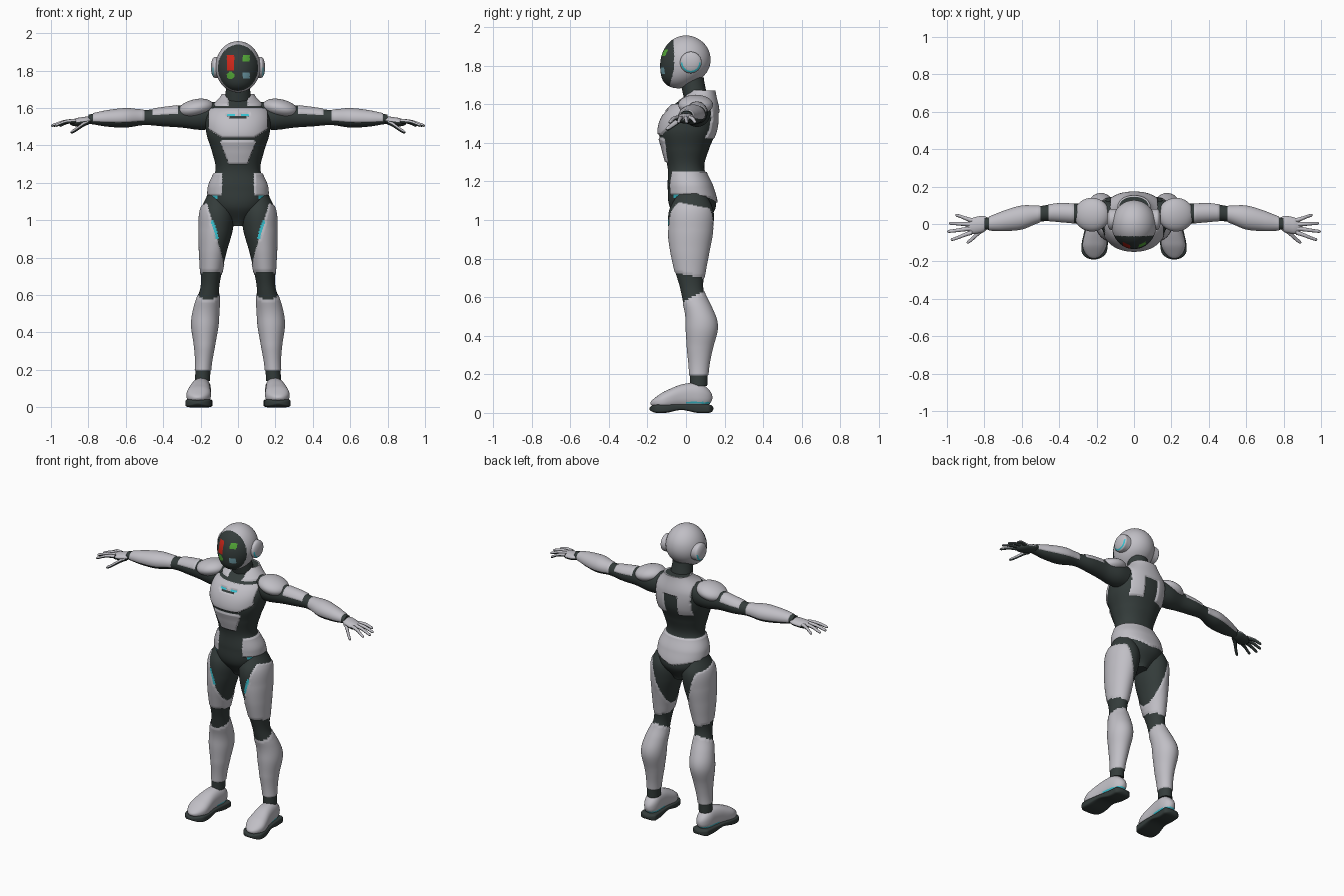
import bpy, bmesh
from math import sin, cos, pi, copysign, hypot, sqrt

cube = bpy.data.objects.get("Cube")
if cube:
    bpy.data.objects.remove(cube, do_unlink=True)

COLOURS = {
    "shell_grey": (.53, .52, .56), "charcoal": (.034, .045, .043),
    "cyan_trim": (.04, .55, .65), "red_light": (.6, .02, .01),
    "green_light": (.09, .4, .04), "blue_light": (.16, .34, .4),
}
MATERIALS = []
for material_name, rgb in COLOURS.items():
    material = bpy.data.materials.new(material_name)
    material.use_nodes = True
    material.diffuse_color = (*rgb, 1)
    shader = material.node_tree.nodes["Principled BSDF"]
    shader.inputs["Base Color"].default_value = (*rgb, 1)
    MATERIALS.append(material)
SHELL, DARK, CYAN, RED, GREEN, BLUE = range(len(MATERIALS))


def curve(values, u):
    """Smooth value at u along evenly spaced control values, or a constant."""
    if not isinstance(values, tuple):
        return values
    last = len(values) - 1
    i = min(int(u * last), last - 1)
    f = u * last - i
    p, q = values[i], values[i + 1]
    before = values[i - 1] if i else p
    after = values[min(i + 2, last)]
    start_slope, end_slope = (q - before) / 2, (after - p) / 2
    g = 1 - f
    return (p * g * g * (1 + 2 * f) + start_slope * f * g * g
            + q * f * f * (3 - 2 * f) - end_slope * f * f * g)


def dome(u, caps):
    """Shrink factor that rounds off the ends over the given fractions."""
    scale = 1
    for distance, cap in zip((u, 1 - u), caps):
        if distance < cap:
            scale *= sqrt(max(0, 1 - (1 - distance / cap) ** 2))
    return scale


def loft(name, axis, span, a, b, ra, rb, rule=SHELL, caps=(0, 0),
         segs=48, rings=40, square=2, mirror=True, lift=0):
    """Skin superellipse sections along an axis; colour faces by a rule."""
    bm = bmesh.new()
    loops = []
    for ring in range(rings + 1):
        u = (1 - cos(pi * ring / rings)) / 2
        t = span[0] + (span[1] - span[0]) * u
        size = max(dome(u, caps), .02)
        loop = []
        for k in range(segs):
            c, s = cos(2 * pi * k / segs), sin(2 * pi * k / segs)
            p = curve(a, u) + size * curve(ra, u) * copysign(abs(c) ** (2 / square), c)
            q = curve(b, u) + size * curve(rb, u) * copysign(abs(s) ** (2 / square), s)
            loop.append(bm.verts.new({"x": (t, p, q), "y": (p, t, q), "z": (p, q, t)}[axis]))
        loops.append(loop)
    for lower, upper in zip(loops, loops[1:]):
        for k in range(segs):
            j = (k + 1) % segs
            bm.faces.new((lower[k], lower[j], upper[j], upper[k]))
    bm.faces.new(loops[0])
    bm.faces.new(loops[-1])
    bmesh.ops.recalc_face_normals(bm, faces=bm.faces)
    bm.normal_update()
    for face in bm.faces:
        face.smooth = len(face.verts) == 4
        centre = face.calc_center_median()
        face.material_index = rule(centre, face.normal) if callable(rule) else rule
    # raise the shell panels slightly above the dark under-body
    if lift:
        shell = [v for v in bm.verts if all(f.material_index == SHELL for f in v.link_faces)]
        for vert, normal in [(v, v.normal.copy()) for v in shell]:
            vert.co += normal * lift
    mesh = bpy.data.meshes.new(name)
    bm.to_mesh(mesh)
    bm.free()
    for material in MATERIALS:
        mesh.materials.append(material)
    part = bpy.data.objects.new(name, mesh)
    bpy.context.collection.objects.link(part)
    if mirror:
        part.modifiers.new("mirror", "MIRROR")


# Torso: chest, belly, back and hip panels over a dark body
def torso_rule(c, n):
    x, y, z = abs(c.x), c.y, c.z
    if z > 1.61:
        return SHELL if x > .05 or y > .12 else DARK
    if n.y < -.25:
        if 1.548 < z < 1.558 and x < .045:
            return DARK
        if 1.56 < z < 1.568 and .02 < x < .06:
            return CYAN
        if 1.44 < z < 1.6 and x < min(.155, .085 + (z - 1.44) * 1.6):
            return SHELL
        if 1.3 < z < 1.43 and x < min(.05 + (z - 1.3) * .4, 1.515 - z):
            return SHELL
    if n.y > .2 and x < .125:
        if z > 1.55 or (z > 1.42 and x > .045):
            return SHELL
    # hip guard, wrapping round to the lower back
    low = 1.13 if y < .06 else 1.085 + x / 4
    if low < z < 1.255 and (x > .085 or y > .03):
        return SHELL
    if low - .014 < z <= low and y < .02 and x > .11:
        return CYAN
    return DARK


loft("torso", "z", (.97, 1.67), 0, (.04, .035, .02, 0, 0, .01, .035, .085),
     (.04, .14, .155, .12, .14, .17, .165, .08),
     (.06, .12, .115, .095, .12, .15, .13, .06),
     torso_rule, segs=160, rings=160, square=2.2, mirror=False, lift=.008)
loft("neck", "z", (1.58, 1.74), 0, (.06, .03), (.075, .062), .062, DARK, mirror=False)


# Head: helmet with a dark visor carrying small lights
def head_rule(c, n):
    x, z = c.x, c.z
    if c.y > -.03 or hypot(x / .107, (z - 1.815) / .123) > 1:
        return SHELL
    left, right = abs(x - .044) < .019, abs(x + .04) < .019
    if right and 1.8 < z < 1.885:
        return RED
    if left and 1.85 < z < 1.885 or hypot(x + .04, z - 1.773) < .02:
        return GREEN
    return BLUE if left and 1.756 < z < 1.79 else DARK


loft("head", "z", (1.683, 1.957), 0, (-.04, -.01, 0, 0), .12, .13, head_rule,
     caps=(.5, .5), segs=180, rings=130, mirror=False)


def ear_rule(c, n):
    radius = hypot(c.y - .025, c.z - 1.817)
    return CYAN if .043 < radius < .051 and c.z < 1.815 and n.x > .1 else SHELL


loft("ear_cover", "x", (.09, .145), .025, 1.817, .056, .056, ear_rule, caps=(0, .4), segs=64)


# Legs: thigh panel, dark knee, shin shell, dark ankle
def leg_rule(c, n):
    x, y, z = c
    if z > .75:
        edge = x - .07 - (z - .75) * .28
        if -.01 < edge < .006 and .9 < z < 1 and y < 0:
            return CYAN
        return SHELL if edge > 0 and z < 1.085 - y / 5 else DARK
    if .585 + y / 2 < z < .716 - y / 5 or z < .195:
        return DARK
    return SHELL


loft("leg", "z", (.14, 1.15),
     (.19, .18, .175, .15, .135, .115, .11), (.065, .07, .08, .03, .02, .025, .03),
     (.04, .042, .055, .07, .065, .05, .06, .075, .09, .09, .05),
     (.045, .05, .065, .08, .07, .06, .08, .1, .115, .115, .07),
     leg_rule, segs=90, rings=160, lift=.004)


# Shoes with an arched sole
def shoe_rule(c, n):
    return CYAN if .047 < c.z < .056 and c.y > 0 else SHELL


loft("shoe", "y", (-.185, .137), (.215, .19), (.05, .065, .085, .09, .08),
     (.06, .065, .055, .05, .05), (.03, .05, .062, .066, .06),
     shoe_rule, caps=(.25, .25), segs=72, square=2.4)
loft("sole", "y", (-.19, .142), (.215, .19), (.022, .022, .03, .022, .022),
     (.065, .07, .06, .055, .055), (.022, .022, .015, .022, .022),
     DARK, caps=(.15, .08), square=5)


# Arms: dark upper arm with a cuff, shell forearm, dark underside
def arm_rule(c, n):
    forearm = .5 < c.x < .775 and n.z > -.45
    cuff = .32 < c.x < .455 and n.z > .25
    return SHELL if forearm or cuff else DARK


def top_rule(c, n):
    return SHELL if n.z > .1 else DARK


loft("arm", "x", (.1, .8), (.06, .055, .06, .03, 0), (1.56, 1.55, 1.54),
     (.06, .07, .055, .05, .042, .06, .05, .03),
     (.07, .075, .06, .05, .04, .05, .042, .025),
     arm_rule, segs=72, rings=150, lift=.004)
loft("shoulder_pad", "x", (.13, .32), .05, (1.61, 1.585), .09, .05, caps=(.5, .5))

# Hands: palm, four fanned fingers and a thumb
loft("palm", "x", (.77, .9), (.005, -.015), (1.535, 1.52), .045, .023, top_rule, caps=(.4, .4))
FINGERS = {"little_finger": .955, "ring_finger": .99, "middle_finger": 1, "index_finger": .98}
for i, (finger_name, tip) in enumerate(FINGERS.items()):
    loft(finger_name, "x", (.865, tip), (.02 - .022 * i, .048 - .044 * i),
         (1.53, 1.525, 1.505), (.012, .008), (.012, .008), top_rule,
         caps=(0, .1), segs=16, rings=16)
loft("thumb", "x", (.8, .895), (-.025, -.1), (1.525, 1.47), (.017, .01), (.014, .01),
     top_rule, caps=(0, .15), segs=16, rings=16)
